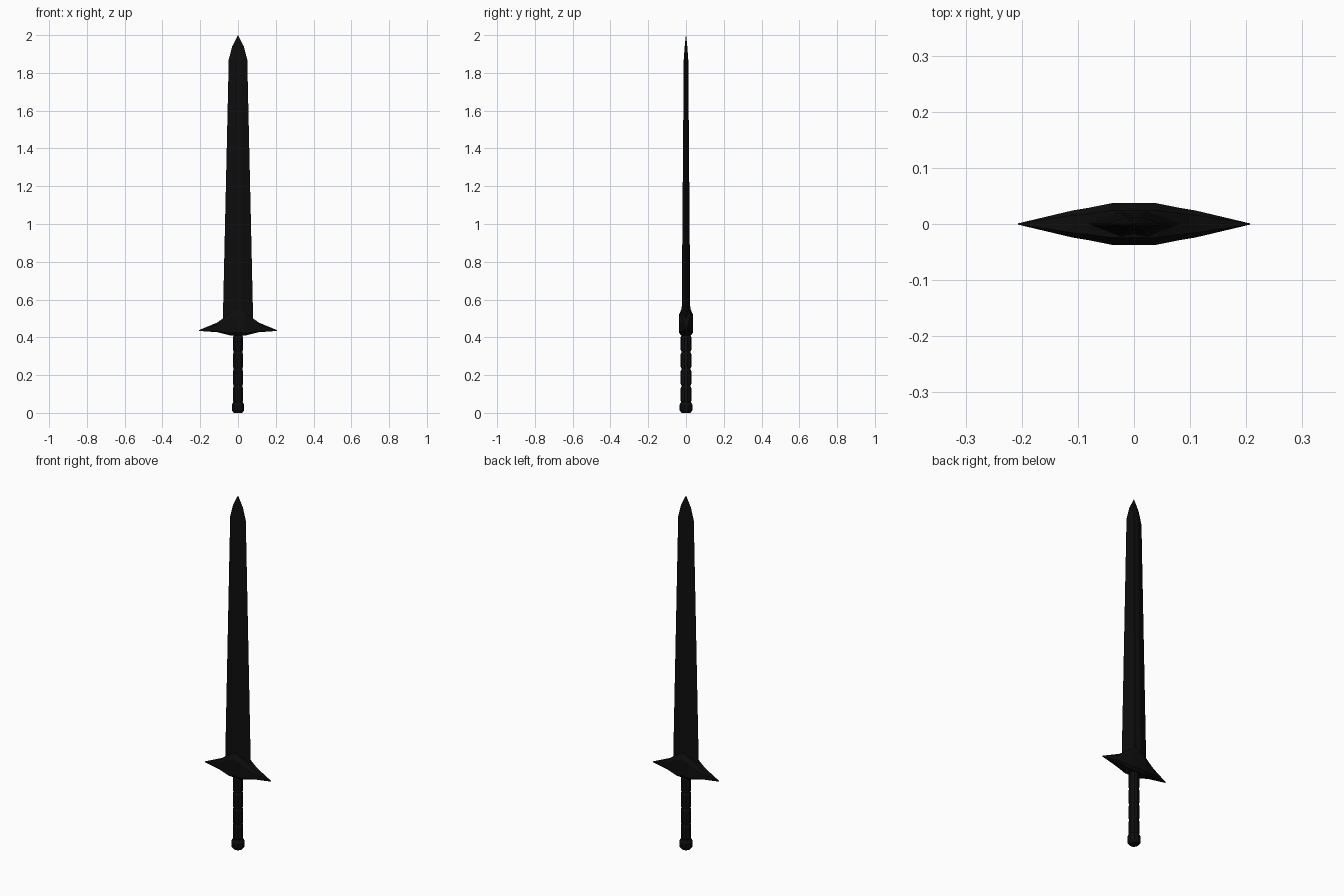
import bpy, math

if "Cube" in bpy.data.objects:
    bpy.data.objects.remove(bpy.data.objects["Cube"])

dark = bpy.data.materials.new("dark_metal")
dark.diffuse_color = (0.004, 0.004, 0.004, 1)
dark.use_nodes = True
dark.node_tree.nodes["Principled BSDF"].inputs["Base Color"].default_value = dark.diffuse_color


def loft(name, rings):
    """Skin equal-length rings of points, capping both ends."""
    n = len(rings[0])
    verts = [p for r in rings for p in r]
    faces = [(i * n + j, i * n + (j + 1) % n, (i + 1) * n + (j + 1) % n, (i + 1) * n + j)
             for i in range(len(rings) - 1) for j in range(n)]
    faces.append(tuple(reversed(range(n))))
    faces.append(tuple(range((len(rings) - 1) * n, len(rings) * n)))
    me = bpy.data.meshes.new(name)
    me.from_pydata(verts, [], faces)
    me.materials.append(dark)
    ob = bpy.data.objects.new(name, me)
    bpy.context.collection.objects.link(ob)
    return ob


def turned(name, profile, sides=10):
    """Faceted round part from (radius, z) pairs."""
    return loft(name, [[(r * math.cos(2 * math.pi * (k + .5) / sides),
                         r * math.sin(2 * math.pi * (k + .5) / sides), z)
                        for k in range(sides)] for r, z in profile])


# Blade: sharp edges, two ridges and a shallow fuller, tapering to the point
def blade_ring(w, t, z):
    return [(w, 0, z), (.3 * w, t, z), (0, .8 * t, z), (-.3 * w, t, z),
            (-w, 0, z), (-.3 * w, -t, z), (0, -.8 * t, z), (.3 * w, -t, z)]


loft("blade", [blade_ring(*s) for s in
               [(.081, .023, .46), (.08, .023, .50), (.049, .012, 1.87),
                (.031, .007, 1.94), (.0005, .0005, 2.0)]])


# Guard: sections along x, thick in the middle and pointed at the tips
def guard_ring(x, y, lo, hi):
    c = (hi - lo) * .22
    return [(x, -.65 * y, lo), (x, .65 * y, lo), (x, y, lo + c * .5), (x, y, hi - c),
            (x, .65 * y, hi), (x, -.65 * y, hi), (x, -y, hi - c), (x, -y, lo + c * .5)]


half = [(.04, .037, .41, .53), (.08, .029, .42, .50),
        (.11, .024, .427, .478), (.207, .001, .434, .438)]
sections = [(-x, y, a, b) for x, y, a, b in reversed(half)]
sections += [(0, .037, .41, .55)] + half
loft("guard", [guard_ring(*s) for s in sections])

# Grip: four swollen segments separated by narrow grooves
profile = [(.024, .04)]
for i in range(4):
    z = .055 + i * .09
    profile += [(.024, z), (.028, z + .008), (.028, z + .077), (.024, z + .085)]
profile += [(.034, .415)]
turned("grip", profile)

# Pommel
turned("pommel", [(.024, 0), (.034, .014), (.034, .042), (.025, .06)])
